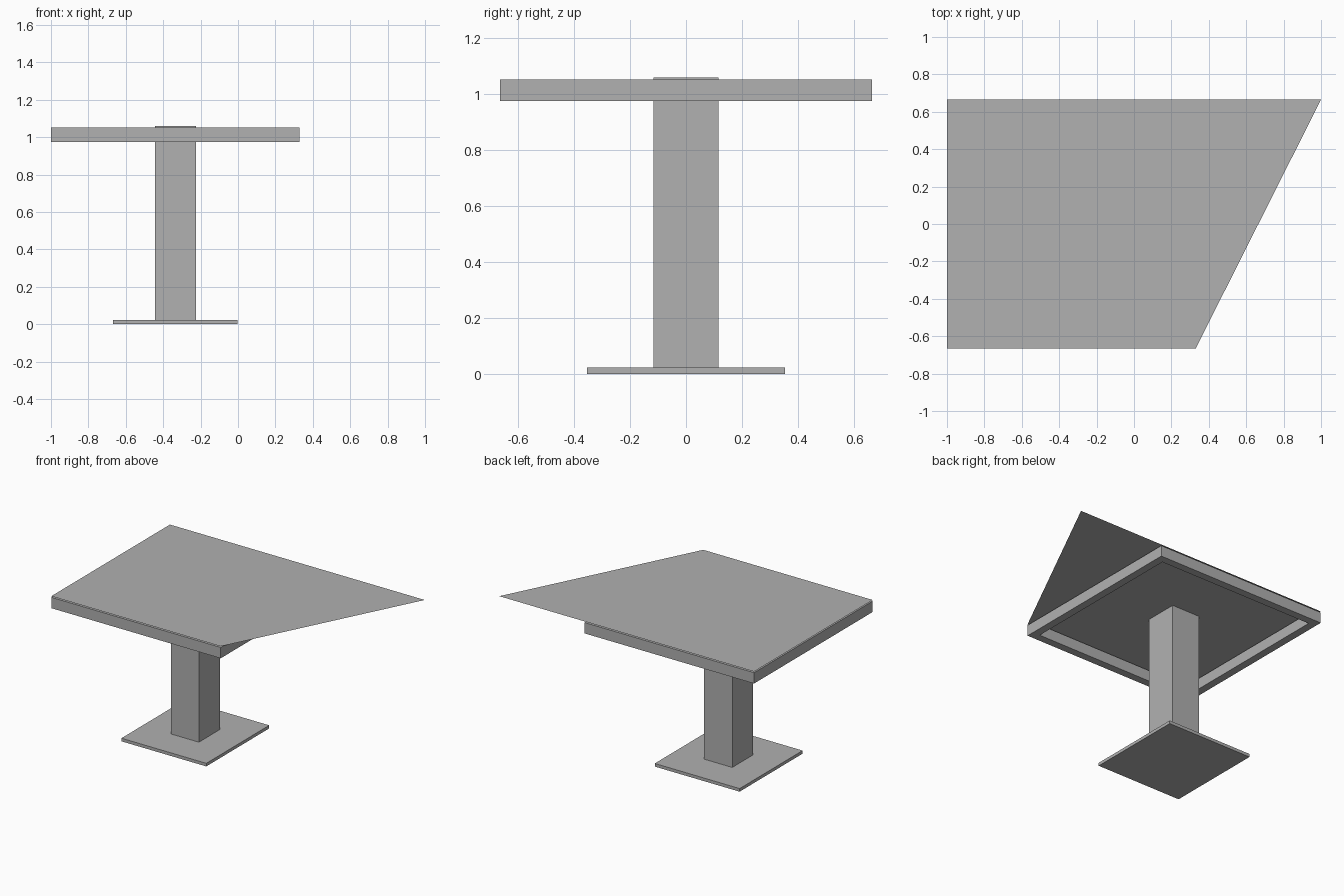
import bpy
import bmesh

cube = bpy.data.objects.get("Cube")
if cube:
    bpy.data.objects.remove(cube, do_unlink=True)

# Single plain grey for the whole table
grey = bpy.data.materials.new("plain grey")
grey.use_nodes = True
grey.diffuse_color = (0.44, 0.44, 0.44, 1)
grey.node_tree.nodes["Principled BSDF"].inputs["Base Color"].default_value = grey.diffuse_color


def finish(name, bm):
    bmesh.ops.recalc_face_normals(bm, faces=bm.faces)
    mesh = bpy.data.meshes.new(name)
    bm.to_mesh(mesh)
    bm.free()
    mesh.materials.append(grey)
    obj = bpy.data.objects.new(name, mesh)
    bpy.context.collection.objects.link(obj)
    return obj


def box(name, x0, x1, y0, y1, z0, z1):
    bm = bmesh.new()
    bmesh.ops.create_cube(bm, size=1)
    for v in bm.verts:
        v.co.x = x1 if v.co.x > 0 else x0
        v.co.y = y1 if v.co.y > 0 else y0
        v.co.z = z1 if v.co.z > 0 else z0
    return finish(name, bm)


left, right, depth = -1.0, 0.33, 0.665
mid = (left + right) / 2
apron_low, apron_high, top_z = 0.975, 1.052, 1.06
rim = 0.055

# Pedestal: square foot plate and column reaching the tabletop
box("base_plate", mid - 0.333, mid + 0.333, -0.353, 0.353, 0, 0.022)
box("column", mid - 0.11, mid + 0.11, -0.117, 0.117, 0.022, top_z - 0.001)

# Open square apron: inset the cap and floor, remove them, bridge the walls
bm = bmesh.new()
rings = []
for inset in (0, rim):
    for z in (apron_low, apron_high):
        a, b, d = left + inset, right - inset, depth - inset
        rings.append([bm.verts.new((x, y, z))
                      for x, y in ((a, -d), (b, -d), (b, d), (a, d))])
outer_low, outer_high, inner_low, inner_high = rings
loop = (outer_low, outer_high, inner_high, inner_low)
for k in range(4):
    p, q = loop[k], loop[(k + 1) % 4]
    for i in range(4):
        j = (i + 1) % 4
        bm.faces.new((p[i], p[j], q[j], q[i]))
finish("apron_frame", bm)

# Thin tabletop sheet with one slanted side
bm = bmesh.new()
outline = ((left, -depth), (right, -depth), (1.0, depth), (left, depth))
bm.faces.new([bm.verts.new((x, y, top_z)) for x, y in outline])
top = finish("tabletop", bm)
if top.data.polygons[0].normal.z < 0:
    top.data.flip_normals()
